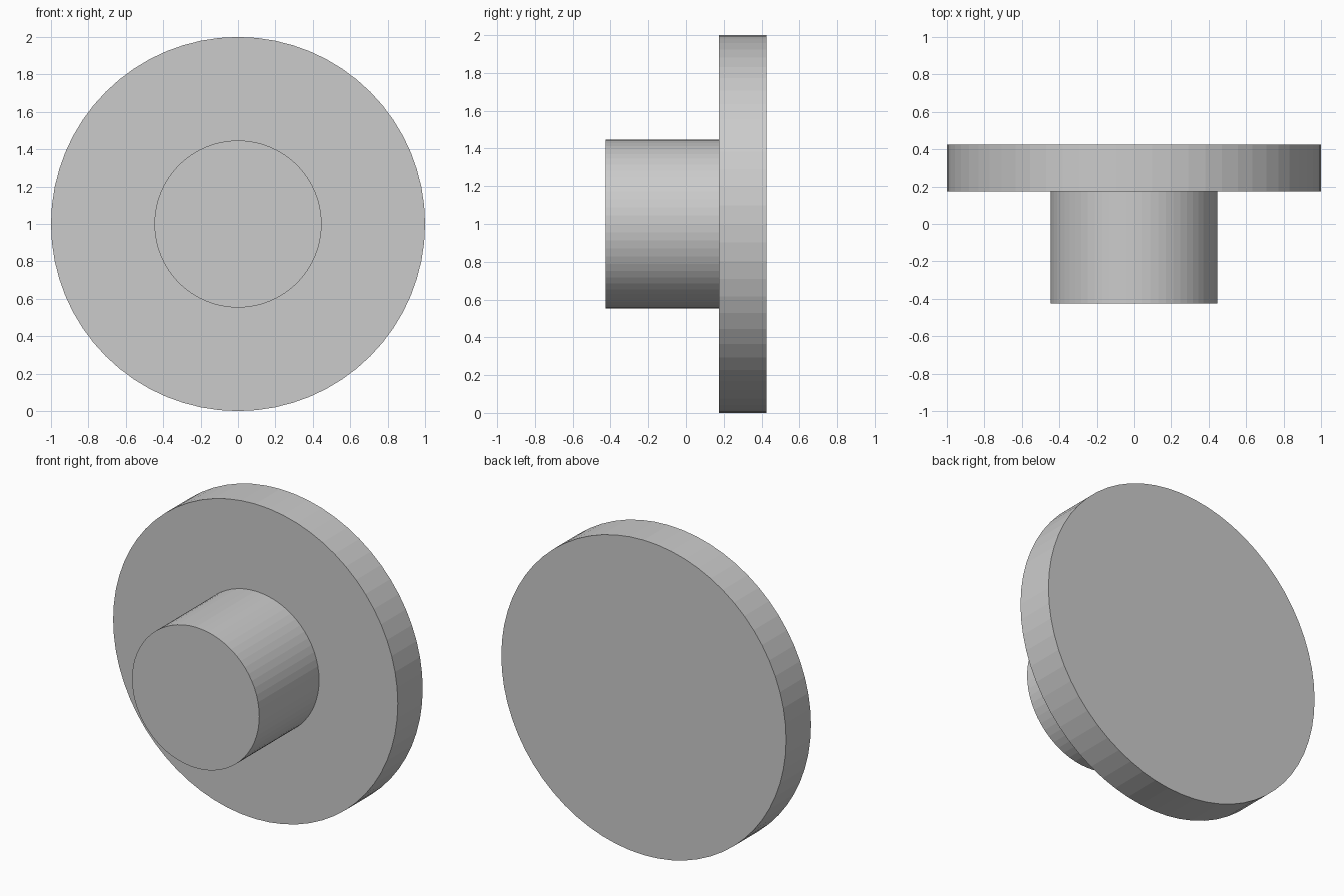
import bpy, bmesh
from math import cos, sin, tau

if "Cube" in bpy.data.objects:
    bpy.data.objects.remove(bpy.data.objects["Cube"])

SIDES = 64
CENTRE_Z = 1.0

# Half profile (radius, y): stub front, step at the flange, flange rim
PROFILE = [(0.447, -0.425), (0.447, 0.175), (1.0, 0.175), (1.0, 0.425)]


def lathe_y(name, profile):
    """Revolve a profile around the y axis into one closed solid."""
    bm = bmesh.new()
    rings = []
    for r, y in profile:
        rings.append([bm.verts.new((r * cos(tau * i / SIDES), y,
                                    CENTRE_Z + r * sin(tau * i / SIDES)))
                      for i in range(SIDES)])
    for a, b in zip(rings, rings[1:]):
        for i in range(SIDES):
            j = (i + 1) % SIDES
            bm.faces.new((a[i], a[j], b[j], b[i]))
    bm.faces.new(rings[0])
    bm.faces.new(rings[-1])
    bmesh.ops.recalc_face_normals(bm, faces=bm.faces[:])
    mesh = bpy.data.meshes.new(name)
    bm.to_mesh(mesh)
    bm.free()
    obj = bpy.data.objects.new(name, mesh)
    bpy.context.collection.objects.link(obj)
    return obj


# Round flange with its central stub
lathe_y("flanged_knob", PROFILE)
